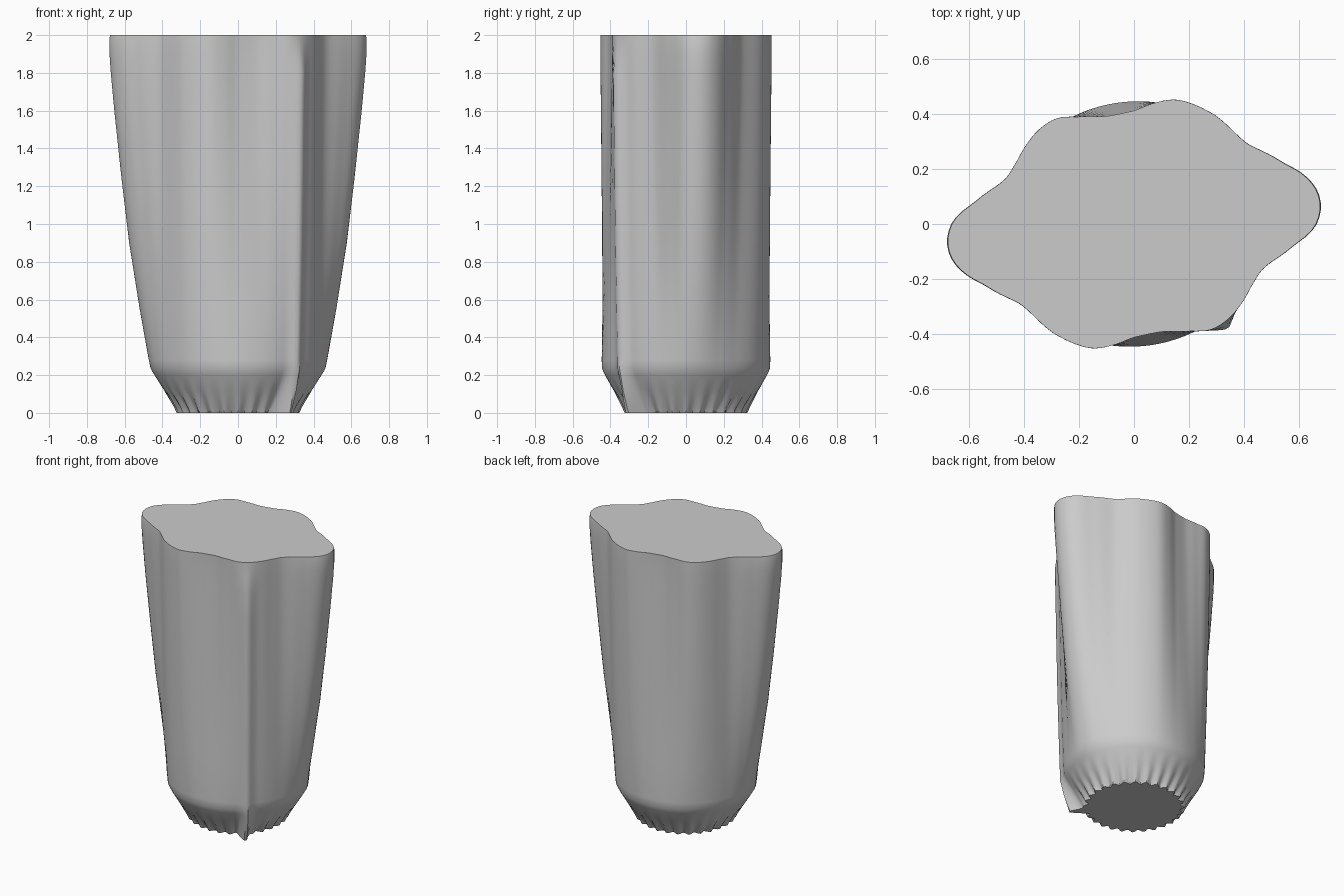
import bpy
import bmesh
import math

if "Cube" in bpy.data.objects:
    bpy.data.objects.remove(bpy.data.objects["Cube"], do_unlink=True)

SEGMENTS = 168
BUMPS = 28
RIDGE_ANGLE = math.radians(-48)

# Half of the lobed rim; the other half is the same turned by 180 degrees
HALF_RIM = [(.68, .08), (.64, .16), (.54, .225), (.41, .295), (.29, .4),
            (.22, .435), (.15, .453), (.08, .442), (0, .412), (-.1, .392),
            (-.2, .39), (-.28, .385), (-.345, .345), (-.395, .285),
            (-.435, .215), (-.48, .155), (-.58, .08), (-.66, .01)]

# Height, radius of the round section, share of the lobed rim, ridge height
LEVELS = [(0, .31, 0, .13), (.03, .327, 0, .122), (.12, .383, .03, .08),
          (.2, .43, .05, .045), (.235, .447, .07, .035), (.28, .45, .1, .03),
          (.55, .45, .31, .03), (.9, .45, .55, .03), (1.25, .45, .73, .03),
          (1.6, .45, .89, .03), (1.8, .45, .97, .03), (1.9, .45, 1, .014),
          (1.985, .45, 1, 0), (2, .45, .985, 0)]

rim = [(math.atan2(y, x) % math.tau, math.hypot(x, y)) for x, y in HALF_RIM]
rim = sorted(rim + [((a + math.pi) % math.tau, r) for a, r in rim])


def rim_radius(angle):
    """Smooth radius of the lobed rim at an angle."""
    n = len(rim)
    angle %= math.tau
    i = max((k for k in range(n) if rim[k][0] <= angle), default=-1)
    start, end = rim[i][0], rim[(i + 1) % n][0]
    t = ((angle - start) % math.tau) / ((end - start) % math.tau)
    a, b, c, d = (rim[(i + k) % n][1] for k in (-1, 0, 1, 2))
    return b + t * ((c - a) + t * ((2*a - 5*b + 4*c - d) + t * (3*(b - c) + d - a))) / 2


def make_ring(bm, z, base, lobed, ridge):
    ring = []
    for i in range(SEGMENTS):
        a = math.tau * i / SEGMENTS
        r = base + (rim_radius(a) - base) * lobed
        # Scalloped foot, fading out upwards
        r += .015 * max(0, 1 - z / .12) * math.cos(BUMPS * a)
        # Narrow corner ridge
        off = (a - RIDGE_ANGLE + math.pi) % math.tau - math.pi
        r += ridge * max(0, 1 - abs(off) / .15) ** 1.5
        ring.append(bm.verts.new((r * math.cos(a), r * math.sin(a), z)))
    return ring


# Vessel body
bm = bmesh.new()
rings = [make_ring(bm, *level) for level in LEVELS]
for low, high in zip(rings, rings[1:]):
    for i in range(SEGMENTS):
        j = (i + 1) % SEGMENTS
        bm.faces.new((low[i], low[j], high[j], high[i]))
bm.faces.new(rings[0][::-1])
bm.faces.new(rings[-1])

mesh = bpy.data.meshes.new("vessel_body")
bm.to_mesh(mesh)
bm.free()
body = bpy.data.objects.new("vessel_body", mesh)
bpy.context.collection.objects.link(body)

# Plain grey colour
grey = bpy.data.materials.new("plain grey")
grey.use_nodes = True
colour = (.6, .6, .6, 1)
grey.diffuse_color = colour
grey.node_tree.nodes["Principled BSDF"].inputs["Base Color"].default_value = colour
mesh.materials.append(grey)

bpy.ops.object.select_all(action="DESELECT")
body.select_set(True)
bpy.context.view_layer.objects.active = body
bpy.ops.object.shade_smooth_by_angle(angle=math.radians(40))
